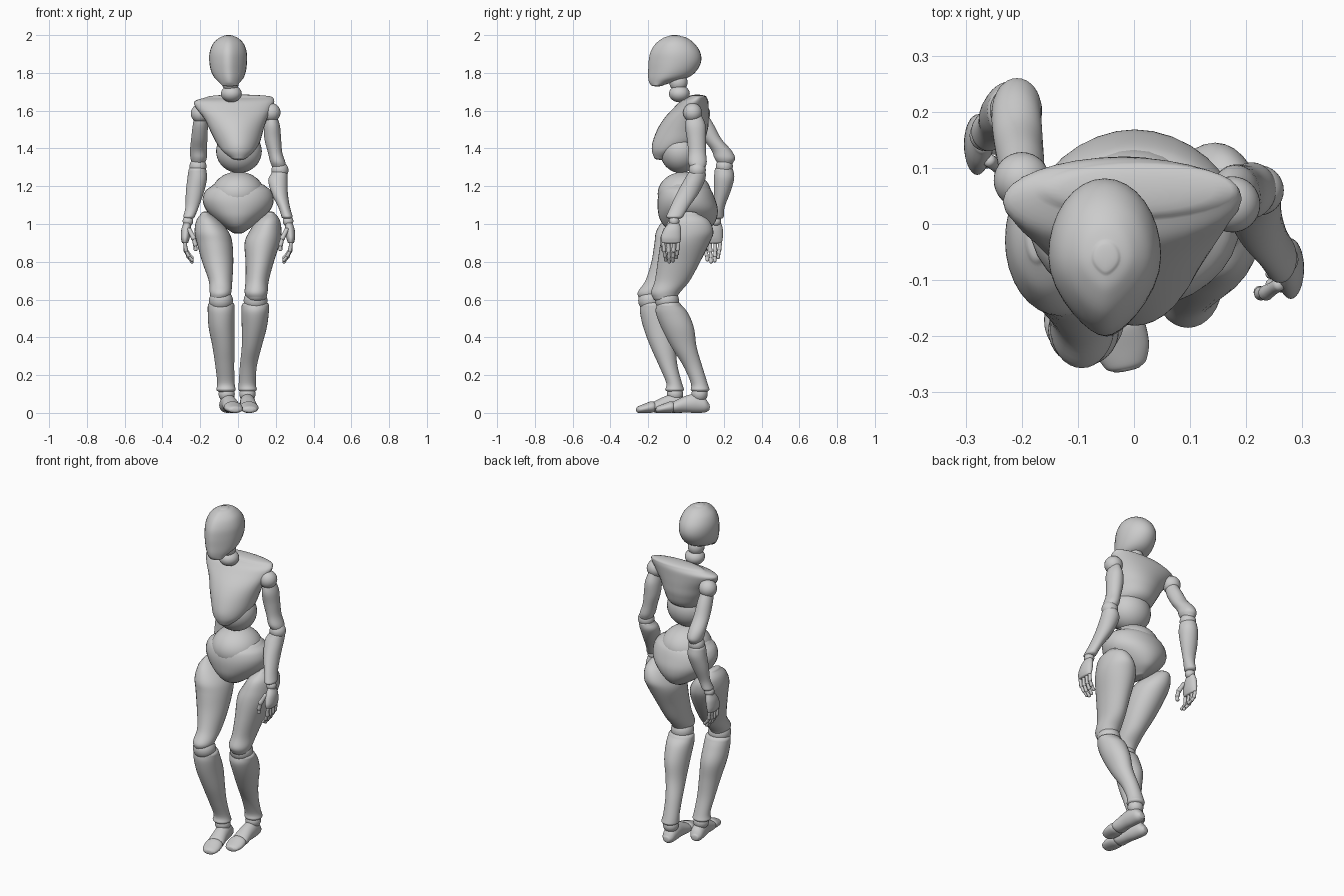
import bpy, bmesh
from math import sin, cos, pi, sqrt
from mathutils import Matrix, Vector


def finish(name, bm, mat=None):
    if mat:
        bm.transform(mat)
    bmesh.ops.recalc_face_normals(bm, faces=bm.faces)
    me = bpy.data.meshes.new(name)
    bm.to_mesh(me)
    bm.free()
    for p in me.polygons:
        p.use_smooth = True
    ob = bpy.data.objects.new(name, me)
    bpy.context.collection.objects.link(ob)
    return ob


def spline(a, b, c, d, t):
    return 0.5 * (2*b + (c - a)*t + (2*a - 5*b + 4*c - d)*t*t + (3*b - a - 3*c + d)*t**3)


def loft(name, secs, cap=0.5, taper=0.0, n=32, sub=5, mat=None):
    """Smooth body through oval sections (z, x0, x1, y0, y1), with rounded ends."""
    rings = []
    for i in range(len(secs) - 1):
        k = [secs[max(0, min(len(secs) - 1, i + j))] for j in (-1, 0, 1, 2)]
        for s in range(sub):
            rings.append([spline(*v, s / sub) for v in zip(*k)])
    rings.append(list(secs[-1]))

    def rounded(sec, sign):
        z, x0, x1, y0, y1 = sec
        h = cap * min(x1 - x0, y1 - y0) / 2
        out = []
        for a in (0.35, 0.7, 1.0, 1.25, 1.45):
            c, cx, cy = cos(a), (x0 + x1) / 2, (y0 + y1) / 2
            out.append([z + sign*h*sin(a), cx + (x0-cx)*c, cx + (x1-cx)*c,
                        cy + (y0-cy)*c, cy + (y1-cy)*c])
        return out
    sg = 1 if secs[-1][0] > secs[0][0] else -1
    rings = rounded(secs[0], -sg)[::-1] + rings + rounded(secs[-1], sg)
    bm = bmesh.new()
    vs = []
    for z, x0, x1, y0, y1 in rings:
        row = []
        for j in range(n):
            a = 2*pi*j/n
            w = 1 - taper * max(0, -sin(a))**2
            row.append(bm.verts.new(((x0+x1)/2 + (x1-x0)/2*cos(a)*w,
                                     (y0+y1)/2 + (y1-y0)/2*sin(a), z)))
        vs.append(row)
    for r, q in zip(vs, vs[1:]):
        for j in range(n):
            bm.faces.new((r[j], r[(j+1) % n], q[(j+1) % n], q[j]))
    bm.faces.new(vs[0])
    bm.faces.new(vs[-1])
    return finish(name, bm, mat)


def ball(name, c, r):
    r = r if isinstance(r, tuple) else (r, r, r)
    bm = bmesh.new()
    bmesh.ops.create_uvsphere(bm, u_segments=32, v_segments=20, radius=1)
    return finish(name, bm, Matrix.Translation(c) @ Matrix.Diagonal((*r, 1)))


def bone(name, a, b, r):
    """Small round segment between two points."""
    a, b = Vector(a), Vector(b)
    d = b - a
    m = Matrix.Translation(a) @ d.to_track_quat('Z', 'Y').to_matrix().to_4x4()
    q = r * 0.85
    loft(name, [(0, -q, q, -q, q), (d.length*.5, -q, q, -q, q), (d.length, -r, r, -r, r)],
         cap=0.8, n=12, sub=2, mat=m)


# Head and neck
loft("head", [(1.735, -.085, .0, -.185, -.12), (1.75, -.1, .01, -.195, -.07),
              (1.775, -.125, .03, -.2, .01), (1.81, -.143, .042, -.2, .055),
              (1.86, -.152, .048, -.198, .08), (1.91, -.15, .046, -.188, .075),
              (1.955, -.132, .03, -.16, .045), (1.985, -.1, -.0, -.12, .005),
              (1.995, -.075, -.025, -.09, -.03)], cap=.2, taper=.35)
ball("neck_ball", (-.035, -.035, 1.69), (.055, .055, .045))
ball("upper_neck", (-.04, -.04, 1.75), (.045, .048, .05))

# Torso
loft("chest", [(1.35, -.035, .045, -.168, -.1), (1.385, -.08, .085, -.18, -.02),
               (1.43, -.115, .115, -.178, .085), (1.5, -.15, .135, -.152, .115),
               (1.56, -.18, .155, -.115, .12), (1.615, -.222, .18, -.065, .12),
               (1.65, -.23, .192, -.03, .118), (1.67, -.17, .185, .01, .11)],
     cap=.3, taper=.1)
ball("ribs", (.005, -.03, 1.385), (.121, .107, .115))
ball("belly", (0, -.008, 1.16), (.14, .142, .117))
loft("pelvis", [(.955, -.03, .03, -.05, .08), (.985, -.075, .075, -.11, .135),
                (1.03, -.13, .13, -.14, .163), (1.08, -.172, .175, -.15, .168),
                (1.13, -.187, .189, -.15, .155), (1.175, -.172, .176, -.138, .135),
                (1.2, -.14, .145, -.115, .11)], cap=.2)

# Legs: thigh, knee, shin, ankle for each side
thighs = {
    "left": [(1.055, .15, .195, -.04, .06), (1.02, .1, .222, -.09, .12),
             (.96, .06, .23, -.118, .145), (.9, .035, .222, -.135, .125),
             (.8, .04, .19, -.15, .075), (.7, .04, .163, -.165, .02),
             (.64, .035, .157, -.185, -.03), (.61, .045, .15, -.175, -.05)],
    "right": [(1.055, -.195, -.15, -.07, .03), (1.02, -.22, -.1, -.12, .09),
              (.96, -.23, -.05, -.158, .1), (.9, -.218, -.03, -.167, .08),
              (.8, -.19, -.025, -.183, .02), (.7, -.155, -.03, -.215, -.05),
              (.64, -.15, -.035, -.255, -.11), (.61, -.145, -.045, -.25, -.13)]}
shins = {
    "left": [(.57, .02, .165, -.155, -.025), (.53, .018, .163, -.16, .01),
             (.45, .02, .152, -.13, .042), (.35, .02, .125, -.078, .056),
             (.25, .01, .1, -.015, .085), (.16, .004, .094, .025, .113),
             (.125, .002, .1, .025, .125)],
    "right": [(.57, -.16, -.018, -.24, -.11), (.53, -.16, -.018, -.243, -.09),
              (.45, -.155, -.018, -.225, -.06), (.35, -.135, -.018, -.188, -.055),
              (.25, -.12, -.02, -.143, -.045), (.16, -.11, -.018, -.105, -.022),
              (.125, -.115, -.012, -.11, -.01)]}
knees = {"left": (.093, -.1, .595), "right": (-.09, -.19, .595)}
ankles = {"left": (.05, .072, .1), "right": (-.06, -.058, .1)}
# Feet: heel position and turn
feet = {"left": ((.045, .128, 0), .06), "right": ((-.07, .022, 0), .2)}
heel_secs = [(.008, -.022, .022, .012, .05), (.03, -.036, .036, .002, .08),
             (.08, -.041, .041, 0, .1), (.13, -.042, .042, .002, .09),
             (.18, -.046, .046, 0, .068), (.195, -.045, .045, .003, .06)]
toe_secs = [(.2, -.045, .045, .003, .06), (.215, -.049, .049, 0, .06),
            (.25, -.048, .048, 0, .047), (.278, -.037, .037, 0, .036),
            (.286, -.025, .025, .004, .03)]
for s in ("left", "right"):
    loft(s + "_thigh", thighs[s])
    ball(s + "_knee", knees[s], (.063, .063, .06))
    loft(s + "_shin", shins[s], cap=.4)
    ball(s + "_ankle", ankles[s], .043)
    pos, turn = feet[s]
    m = Matrix.Translation(pos) @ Matrix.Rotation(turn, 4, 'Z') @ Matrix.Rotation(pi/2, 4, 'X')
    loft(s + "_foot", heel_secs, cap=.3, mat=m)
    loft(s + "_toes", toe_secs, cap=.3, mat=m)

# Arms
uppers = {
    "left": [(1.57, .15, .205, .005, .085), (1.52, .138, .222, -.005, .104),
             (1.45, .14, .228, .005, .106), (1.38, .158, .234, .012, .106),
             (1.33, .17, .25, .01, .11), (1.305, .18, .255, .02, .105)],
    "right": [(1.57, -.23, -.165, .045, .12), (1.52, -.24, -.16, .055, .15),
              (1.45, -.248, -.162, .092, .188), (1.39, -.254, -.165, .135, .24),
              (1.35, -.252, -.165, .15, .26), (1.325, -.245, -.175, .165, .25)]}
fores = {
    "left": [(1.265, .175, .262, .01, .105), (1.23, .16, .262, -.012, .1),
             (1.16, .178, .264, -.05, .065), (1.09, .213, .275, -.083, .015),
             (1.04, .23, .29, -.105, -.015)],
    "right": [(1.285, -.262, -.168, .152, .25), (1.24, -.268, -.164, .148, .255),
              (1.17, -.276, -.18, .148, .235), (1.09, -.278, -.208, .145, .205),
              (1.04, -.29, -.228, .13, .2)]}
shoulders = {"left": (.175, .035, 1.59), "right": (-.2, .078, 1.585)}
elbows = {"left": (.222, .06, 1.285), "right": (-.212, .203, 1.305)}
hands = {"left": (1, -.265, .0, -.078), "right": (-1, 0, 0, .143)}
for s in ("left", "right"):
    ball(s + "_shoulder", shoulders[s], .05)
    loft(s + "_upper_arm", uppers[s])
    ball(s + "_elbow", elbows[s], .045)
    loft(s + "_forearm", fores[s])
    # Hand: wrist, palm, four jointed fingers and a thumb
    k, hy = hands[s][0], hands[s][3]
    ball(s + "_wrist", (k*.265, hy + .015, 1.015), .028)

    def sec(z, a, b, y0, y1):
        return (z, min(k*a, k*b), max(k*a, k*b), hy + y0, hy + y1)
    loft(s + "_palm", [sec(1.0, .25, .29, -.018, .045), sec(.97, .25, .3, -.04, .052),
                       sec(.93, .255, .303, -.055, .052), sec(.905, .262, .298, -.052, .048)])
    for f, (dy, ln) in enumerate(((-.042, .088), (-.015, .098), (.013, .092), (.038, .075))):
        p = [(k*x, hy + dy*(1 - .1*i), .897 - ln*t)
             for i, (x, t) in enumerate(((.28, 0), (.276, .42), (.262, .74), (.243, 1)))]
        for i in range(3):
            bone(f"{s}_finger_{f+1}_{i+1}", p[i], p[i+1], .0115 - .001*i)
    p = [(k*.258, hy - .03, .97), (k*.235, hy - .045, .925), (k*.226, hy - .046, .89),
         (k*.224, hy - .043, .865)]
    for i in range(3):
        bone(f"{s}_thumb_{i+1}", p[i], p[i+1], .014 - .0015*i)
